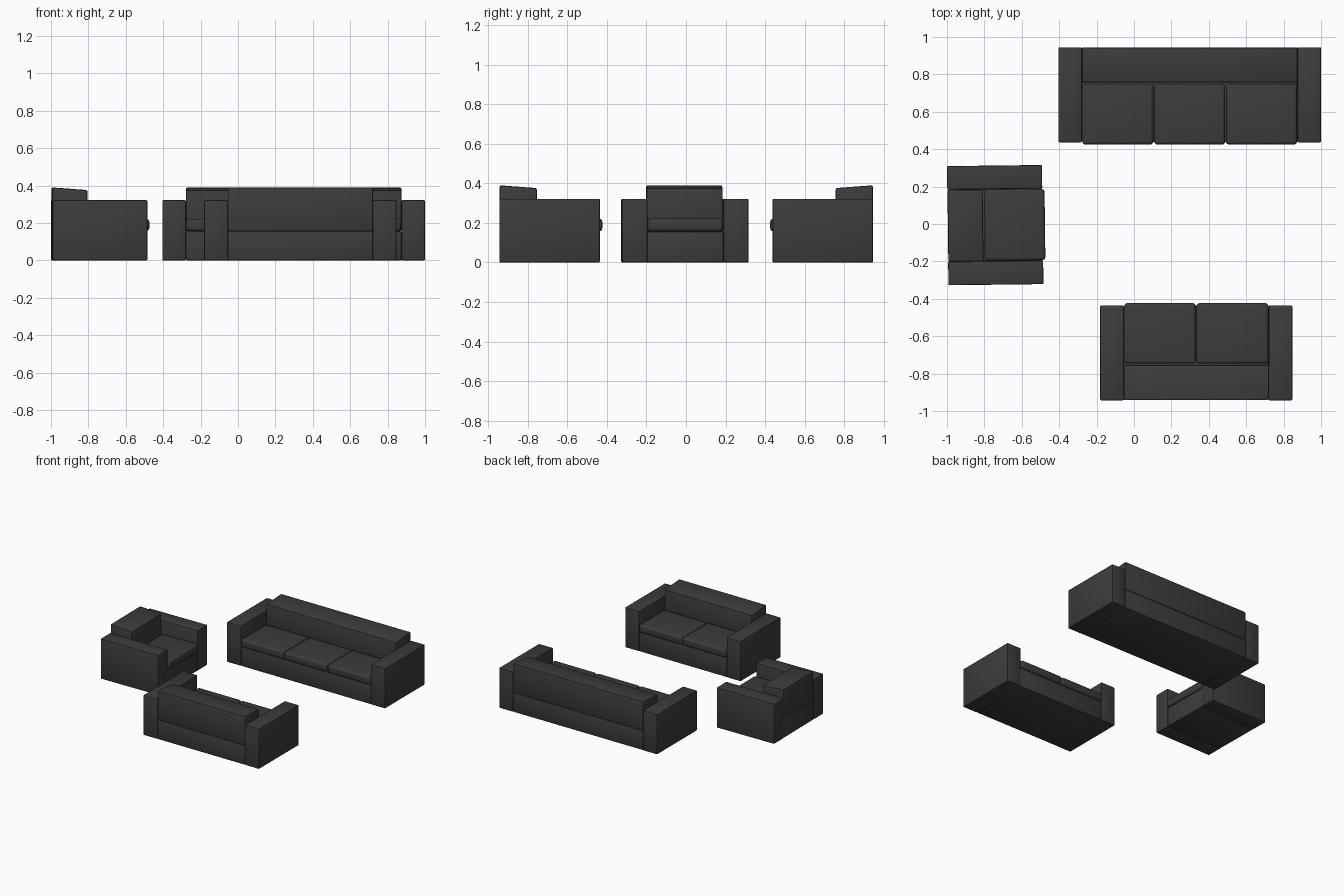
import bpy, bmesh, math
from mathutils import Matrix, Vector

if "Cube" in bpy.data.objects:
    bpy.data.objects.remove(bpy.data.objects["Cube"])

leather = bpy.data.materials.new("dark_leather")
leather.diffuse_color = (0.045, 0.045, 0.045, 1)
leather.use_nodes = True
leather.node_tree.nodes["Principled BSDF"].inputs["Base Color"].default_value = leather.diffuse_color

ARM, DEPTH, ARM_H, BASE_H = 0.126, 0.508, 0.322, 0.156


def extrude_profile(name, profile, x0, x1, place, bevel, segments=2):
    """Extrude a (y, z) outline from x0 to x1, round its edges and place it."""
    bm = bmesh.new()
    face = bm.faces.new([bm.verts.new((x0, y, z)) for y, z in profile])
    out = bmesh.ops.extrude_face_region(bm, geom=[face])
    moved = [g for g in out["geom"] if isinstance(g, bmesh.types.BMVert)]
    bmesh.ops.translate(bm, verts=moved, vec=Vector((x1 - x0, 0, 0)))
    bmesh.ops.recalc_face_normals(bm, faces=bm.faces)
    bmesh.ops.bevel(bm, geom=bm.edges[:], offset=bevel, segments=segments,
                    profile=0.5, affect='EDGES')
    mesh = bpy.data.meshes.new(name)
    bm.to_mesh(mesh)
    bm.free()
    mesh.materials.append(leather)
    obj = bpy.data.objects.new(name, mesh)
    bpy.context.collection.objects.link(obj)
    obj.matrix_world = place
    bpy.context.view_layer.objects.active = obj
    obj.select_set(True)
    bpy.ops.object.shade_smooth_by_angle(angle=math.radians(40))
    obj.select_set(False)
    return obj


def rect(y0, y1, z0, z1):
    return [(y0, z0), (y1, z0), (y1, z1), (y0, z1)]


def couch(name, seats, length, centre, angle):
    place = Matrix.Translation((*centre, 0)) @ Matrix.Rotation(math.radians(angle), 4, 'Z')
    h, d = length / 2, DEPTH / 2
    inner = h - ARM
    # Arms
    for side, x0 in (("left", -h), ("right", inner)):
        extrude_profile(f"{name}_{side}_arm", rect(-d, d, 0, ARM_H), x0, x0 + ARM, place, 0.006)
    # Base between the arms
    extrude_profile(f"{name}_base", rect(-d + 0.002, d - 0.002, 0, BASE_H),
                    -inner, inner, place, 0.005)
    # Backrest with a top that slopes down towards the seat
    back = [(0.065, BASE_H), (d - 0.001, BASE_H), (d - 0.001, 0.39), (0.065, 0.376)]
    extrude_profile(f"{name}_backrest", back, -inner, inner, place, 0.008)
    # Seat cushions, slightly overhanging the base
    w = 2 * inner / seats
    for i in range(seats):
        x0 = -inner + i * w
        extrude_profile(f"{name}_seat_cushion_{i + 1}",
                        rect(-d - 0.012, 0.058, BASE_H + 0.001, 0.222),
                        x0 + 0.002, x0 + w - 0.002, place, 0.017, 4)


couch("three_seat_sofa", 3, 1.405, (0.2975, 0.691), 0)
couch("two_seat_sofa", 2, 1.027, (0.333, -0.689), 180)
couch("armchair", 1, 0.637, (-0.742, -0.006), 90.7)
